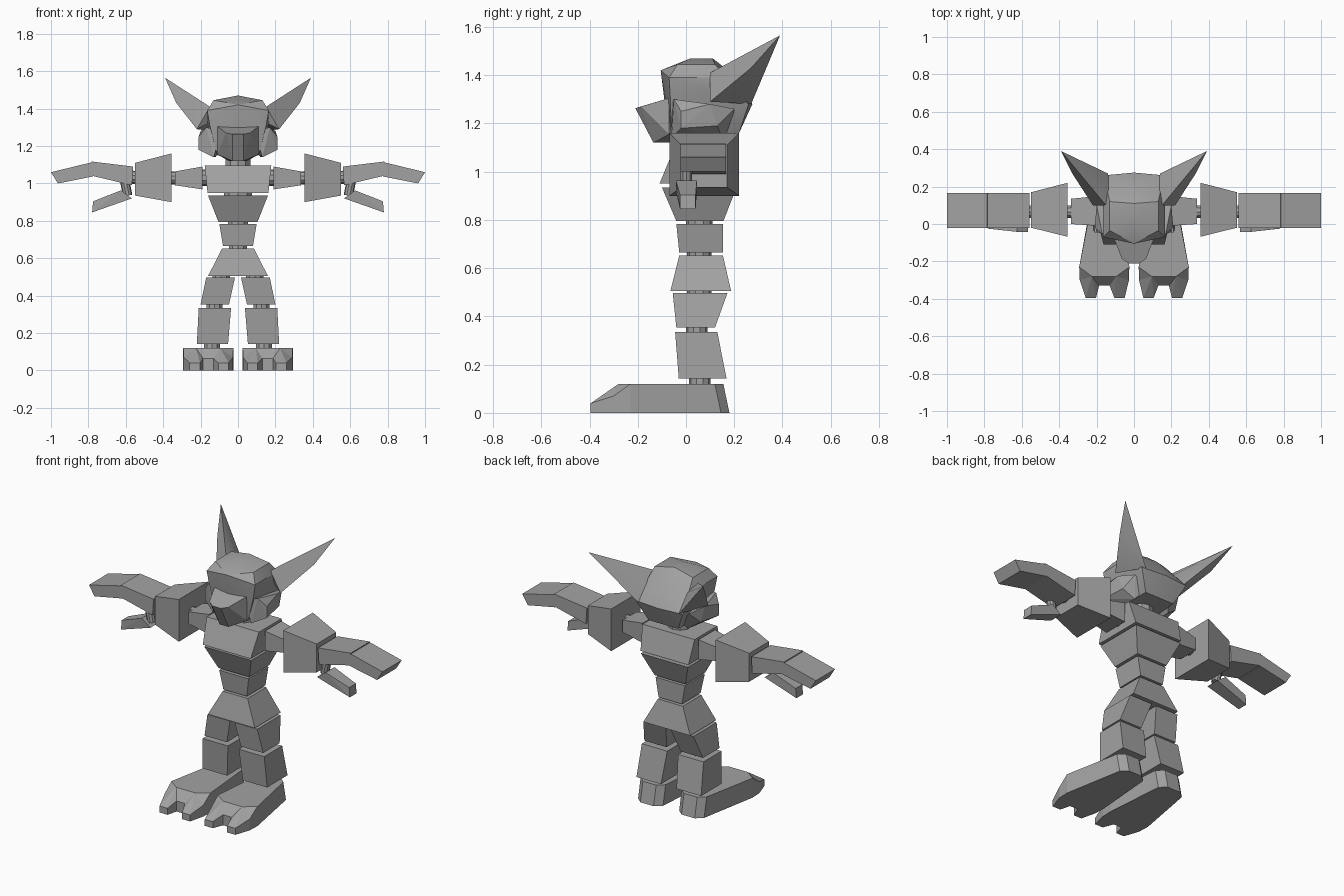
import bpy, bmesh, math
from mathutils import Vector

old = bpy.data.objects.get("Cube")
if old:
    bpy.data.objects.remove(old, do_unlink=True)

grey = bpy.data.materials.new("plain grey")
grey.use_nodes = True
COLOUR = (0.36, 0.36, 0.36, 1)
grey.diffuse_color = COLOUR
grey.node_tree.nodes["Principled BSDF"].inputs["Base Color"].default_value = COLOUR


def finish(name, bm, smooth=False):
    bmesh.ops.recalc_face_normals(bm, faces=bm.faces[:])
    me = bpy.data.meshes.new(name)
    bm.to_mesh(me)
    bm.free()
    me.materials.append(grey)
    ob = bpy.data.objects.new(name, me)
    bpy.context.collection.objects.link(ob)
    if smooth:
        bpy.ops.object.select_all(action='DESELECT')
        ob.select_set(True)
        bpy.context.view_layer.objects.active = ob
        bpy.ops.object.shade_smooth_by_angle(angle=math.radians(25))
    return ob


def hull(name, points, smooth=False):
    """Faceted solid wrapped around a few corner points."""
    bm = bmesh.new()
    for p in points:
        bm.verts.new(p)
    res = bmesh.ops.convex_hull(bm, input=bm.verts[:])
    spare = {v for v in res["geom_interior"] + res["geom_unused"]
             if isinstance(v, bmesh.types.BMVert)}
    bmesh.ops.delete(bm, geom=list(spare), context='VERTS')
    bmesh.ops.dissolve_limit(bm, angle_limit=math.radians(3),
                             verts=bm.verts[:], edges=bm.edges[:])
    return finish(name, bm, smooth)


def flip(points):
    return [(-x, y, z) for x, y, z in points]


def pair(name, points, smooth=False):
    hull("left_" + name, points, smooth)
    hull("right_" + name, flip(points), smooth)


def level(z, x0, x1, y0, y1):
    """Horizontal rectangle of corners."""
    return [(x, y, z) for x in (x0, x1) for y in (y0, y1)]


def section(y0, y1, low, high):
    """Upright arm section from a low and a high (x, z) corner."""
    return [(c[0], y, c[1]) for c in (low, high) for y in (y0, y1)]


def joint(name, a, b, radius):
    """Small round peg between two segments."""
    a, b = Vector(a), Vector(b)
    bm = bmesh.new()
    bmesh.ops.create_cone(bm, cap_ends=True, segments=10, radius1=radius,
                          radius2=radius, depth=(b - a).length)
    ob = finish(name, bm)
    ob.location = (a + b) / 2
    ob.rotation_euler = (b - a).to_track_quat('Z', 'Y').to_euler()


def joint_pair(name, a, b, radius):
    joint("left_" + name, a, b, radius)
    joint("right_" + name, *flip([a, b]), radius)


# Trunk
hull("chest", level(.95, -.163, .163, -.11, .21) + level(1.095, -.178, .178, -.05, .17))
hull("belly", level(.795, -.105, .105, -.04, .155) + level(.935, -.16, .16, -.1, .21))
hull("waist", level(.665, -.08, .08, -.028, .153) + level(.783, -.1, .1, -.04, .153))
hull("hips", level(.505, -.16, .16, -.065, .187) + level(.653, -.085, .085, -.028, .153))
for name, z, r in (("chest_joint", .942, .08), ("belly_joint", .789, .055), ("waist_joint", .659, .05)):
    joint(name, (0, .055, z - .02), (0, .055, z + .02), r)
joint("neck", (0, .06, 1.08), (0, .06, 1.18), .07)

# Arms
pair("upper_arm", section(-.01, .15, (.19, .968), (.19, 1.09)) + section(0, .135, (.337, .99), (.337, 1.064)))
pair("forearm", section(-.068, .22, (.356, .9), (.356, 1.16)) + section(-.02, .17, (.55, .935), (.55, 1.11)))
pair("hand", section(-.022, .165, (.567, .99), (.56, 1.09)) + section(-.022, .165, (.79, 1.043), (.783, 1.117)))
pair("fingers", section(-.022, .165, (.775, 1.037), (.785, 1.112)) + section(-.022, .165, (.963, 1), (1, 1.06)))
pair("thumb", section(-.042, .045, (.567, .92), (.626, .963)) + section(-.025, .04, (.78, .845), (.775, .904)))
joint_pair("shoulder_joint", (.16, .065, 1.03), (.2, .065, 1.03), .045)
joint_pair("elbow_joint", (.325, .065, 1.03), (.37, .065, 1.03), .035)
joint_pair("wrist_joint", (.54, .065, 1.03), (.58, .065, 1.035), .035)
joint_pair("finger_joint", (.76, .065, 1.075), (.8, .065, 1.075), .03)
joint_pair("thumb_joint", (.59, .002, .935), (.605, .002, 1.01), .025)

# Legs
pair("thigh", level(.353, .048, .2, -.04, .12) + level(.497, .016, .17, -.055, .172))
pair("shin", level(.142, .053, .22, -.03, .168) + level(.335, .037, .21, -.045, .13))
joint_pair("hip_joint", (.09, .055, .48), (.09, .055, .52), .05)
joint_pair("knee_joint", (.125, .045, .33), (.125, .045, .36), .045)
joint_pair("ankle_joint", (.14, .057, .1), (.14, .057, .16), .045)

# Feet: heel, side and toe corners as (x, y, top height)
OUTLINE = [(.185, .18, .12), (.225, .145, .12), (.293, -.23, .12), (.29, -.3, .07),
           (.258, -.395, .04), (.203, -.395, .04), (.187, -.33, .065),
           (.13, -.33, .065), (.105, -.395, .04), (.05, -.395, .04),
           (.027, -.3, .07), (.025, -.23, .12), (.055, .145, .12), (.095, .18, .12)]


def foot(name, side):
    bm = bmesh.new()
    low = [bm.verts.new((side * x, y, 0)) for x, y, z in OUTLINE]
    top = [bm.verts.new((side * x, y - .025 * (y > 0), z)) for x, y, z in OUTLINE]
    outer, inner = [bm.verts.new((side * x, -.28, .12)) for x in (.225, .095)]
    n = len(low)
    for i in range(n):
        j = (i + 1) % n
        bm.faces.new((low[i], low[j], top[j], top[i]))
    bm.faces.new(low)
    bm.faces.new(top[:3] + [outer, inner] + top[11:])
    for a, b, c in ((2, 3, outer), (3, 4, outer), (4, 5, outer), (5, 6, outer),
                    (7, 8, inner), (8, 9, inner), (9, 10, inner), (10, 11, inner)):
        bm.faces.new((top[a], top[b], c))
    bm.faces.new((top[6], top[7], inner, outer))
    finish(name, bm)


foot("left_foot", 1)
foot("right_foot", -1)

# Head
skull = [(0, -.105, 1.42), (0, -.09, 1.3), (0, .02, 1.47), (0, .11, 1.47),
         (.165, -.07, 1.39), (.15, -.065, 1.305), (.13, -.035, 1.445),
         (.13, .12, 1.445), (.165, .09, 1.39), (.16, .26, 1.28), (0, .275, 1.28),
         (.1, .22, 1.16), (.11, -.06, 1.15), (0, .2, 1.4)]
hull("skull", skull + flip(skull), True)
muzzle = [(.03, -.21, 1.263), (.065, -.185, 1.27), (.11, -.07, 1.305),
          (.11, -.07, 1.155), (.065, -.11, 1.14), (.03, -.135, 1.12), (.05, 0, 1.12)]
hull("muzzle", muzzle + flip(muzzle))
pair("cheek", [(.21, -.02, 1.25), (.21, -.02, 1.18), (.13, -.06, 1.14), (.17, -.05, 1.3),
               (.2, .1, 1.28), (.19, .13, 1.19), (.12, .15, 1.14), (.09, -.06, 1.28),
               (.08, .2, 1.2), (.16, .2, 1.26)])
pair("ear", [(.39, .39, 1.565), (.15, .1, 1.41), (.33, .27, 1.43), (.22, .1, 1.29),
             (.14, .27, 1.28), (.21, .28, 1.34), (.1, .15, 1.35)], True)
